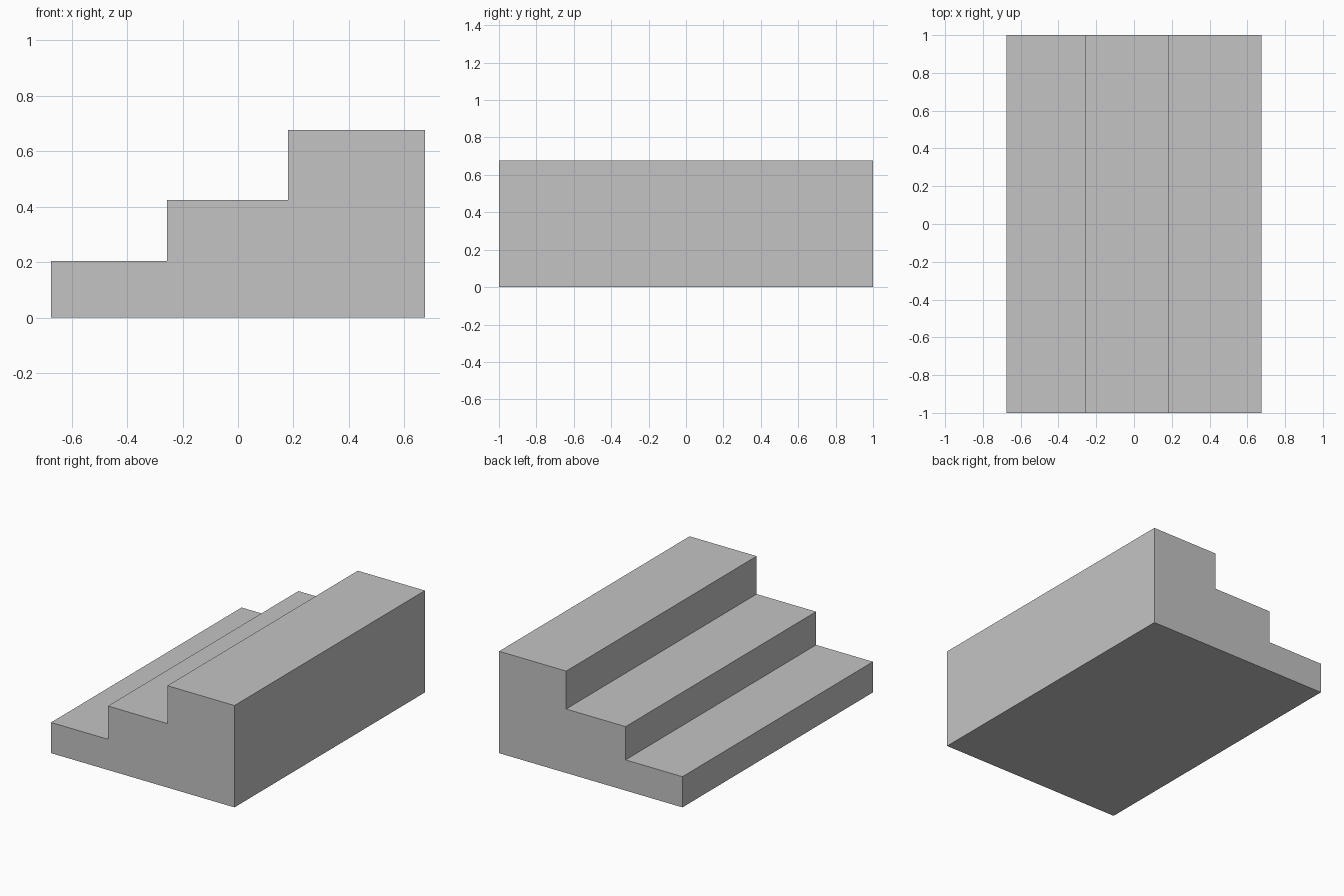
import bpy
import bmesh

if "Cube" in bpy.data.objects:
    bpy.data.objects.remove(bpy.data.objects["Cube"])

# Single plain grey for the whole block
grey = bpy.data.materials.new("plain_grey")
grey.diffuse_color = (0.55, 0.55, 0.55, 1.0)
grey.use_nodes = True
grey.node_tree.nodes["Principled BSDF"].inputs["Base Color"].default_value = grey.diffuse_color

# Stair outline in the x-z plane: three treads rising to the right
HALF_WIDTH, HALF_LENGTH = 0.674, 1.0
treads = [(-HALF_WIDTH, -0.256, 0.204), (-0.256, 0.181, 0.425), (0.181, HALF_WIDTH, 0.677)]
outline = [(HALF_WIDTH, 0.0), (-HALF_WIDTH, 0.0)]
for x0, x1, z in treads:
    outline += [(x0, z), (x1, z)]

# Extrude the outline along y
bm = bmesh.new()
side = bm.faces.new([bm.verts.new((x, -HALF_LENGTH, z)) for x, z in outline])
extruded = bmesh.ops.extrude_face_region(bm, geom=[side], use_keep_orig=True)
new_verts = [g for g in extruded["geom"] if isinstance(g, bmesh.types.BMVert)]
bmesh.ops.translate(bm, verts=new_verts, vec=(0, 2 * HALF_LENGTH, 0))
bmesh.ops.recalc_face_normals(bm, faces=bm.faces)

mesh = bpy.data.meshes.new("stair_block")
bm.to_mesh(mesh)
bm.free()
mesh.materials.append(grey)
stairs = bpy.data.objects.new("stair_block", mesh)
bpy.context.collection.objects.link(stairs)
